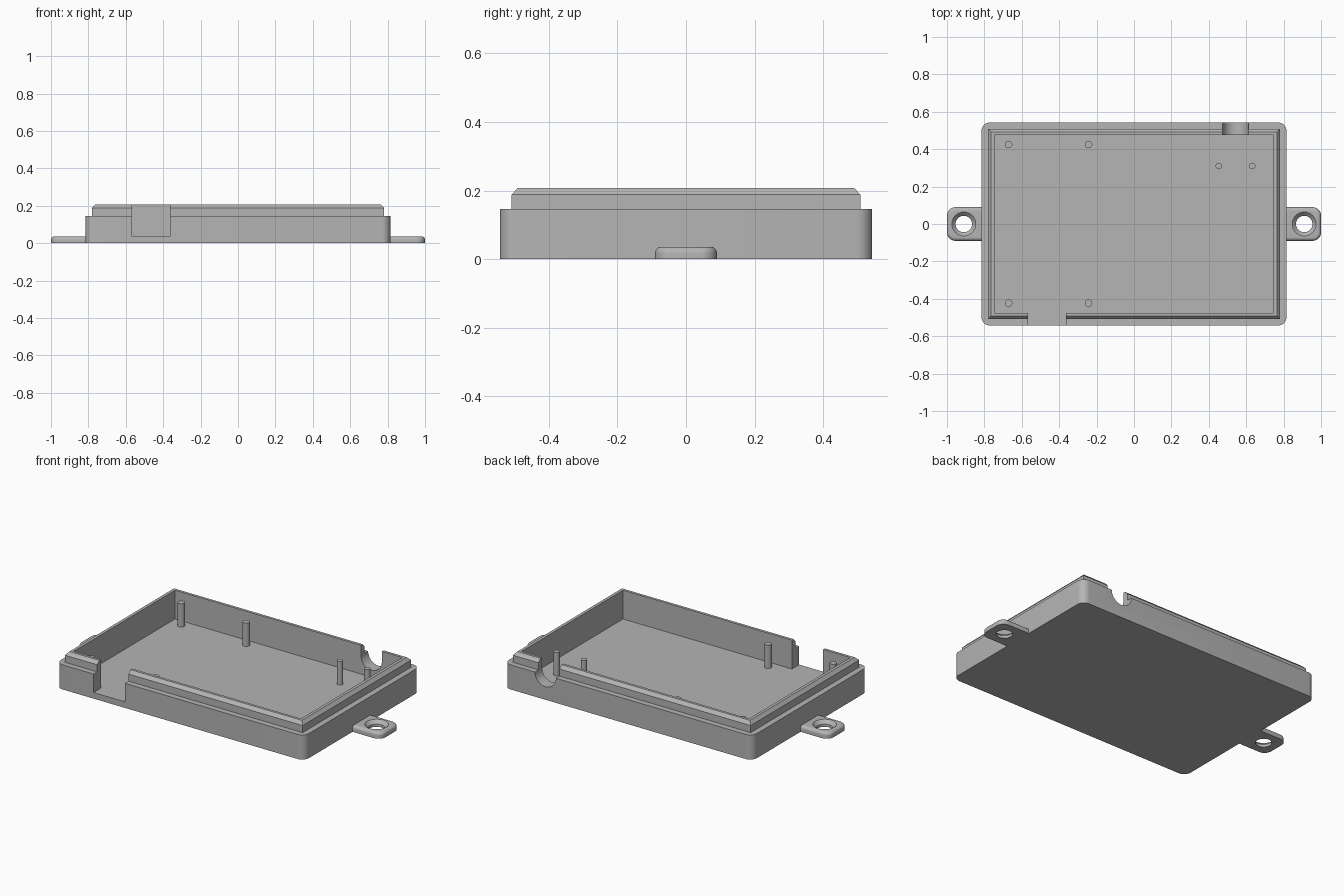
import bpy, bmesh, math

if "Cube" in bpy.data.objects:
    bpy.data.objects.remove(bpy.data.objects["Cube"])

grey = bpy.data.materials.new("plain grey")
grey.diffuse_color = (0.46, 0.46, 0.46, 1)
grey.use_nodes = True
grey.node_tree.nodes["Principled BSDF"].inputs["Base Color"].default_value = grey.diffuse_color


def loft(name, rings):
    """Skin a stack of equal-length rings and cap both ends."""
    bm = bmesh.new()
    loops = [[bm.verts.new(p) for p in ring] for ring in rings]
    n = len(loops[0])
    for a, b in zip(loops, loops[1:]):
        for i in range(n):
            j = (i + 1) % n
            bm.faces.new((a[i], a[j], b[j], b[i]))
    bm.faces.new(loops[0][::-1])
    bm.faces.new(loops[-1])
    bmesh.ops.recalc_face_normals(bm, faces=bm.faces[:])
    mesh = bpy.data.meshes.new(name)
    bm.to_mesh(mesh)
    bm.free()
    mesh.materials.append(grey)
    ob = bpy.data.objects.new(name, mesh)
    bpy.context.collection.objects.link(ob)
    return ob


def rect(hx, hy, z):
    return [(-hx, -hy, z), (hx, -hy, z), (hx, hy, z), (-hx, hy, z)]


def arc(cx, cy, r, a0, a1, z, steps=8):
    return [(cx + r * math.cos(math.radians(a0 + (a1 - a0) * i / steps)),
             cy + r * math.sin(math.radians(a0 + (a1 - a0) * i / steps)), z)
            for i in range(steps + 1)]


def rounded(hx, hy, r, z):
    x, y = hx - r, hy - r
    return (arc(x, y, r, 0, 90, z) + arc(-x, y, r, 90, 180, z)
            + arc(-x, -y, r, 180, 270, z) + arc(x, -y, r, 270, 360, z))


def circle(cx, cy, r, z, n=32):
    return arc(cx, cy, r, 0, 360, z, n)[:-1]


def boolean(target, tool, op):
    """Apply a boolean and drop the tool."""
    tool.hide_render = True
    m = target.modifiers.new(op, 'BOOLEAN')
    m.object, m.operation, m.solver = tool, op, 'EXACT'
    bpy.context.view_layer.objects.active = target
    bpy.ops.object.modifier_apply(modifier=m.name)
    bpy.data.objects.remove(tool)


def smooth(ob, angle=30):
    bpy.ops.object.select_all(action='DESELECT')
    ob.select_set(True)
    bpy.context.view_layer.objects.active = ob
    bpy.ops.object.shade_smooth_by_angle(angle=math.radians(angle))


FLOOR, LEDGE, TOP = 0.036, 0.146, 0.207

# tray: rounded block with a chamfered lip, hollowed out
tray = loft("tray", [rounded(0.815, 0.543, 0.045, z) for z in (0, LEDGE)])
lip = loft("lip", [rect(0.781, 0.509, 0.09), rect(0.781, 0.509, 0.188),
                   rect(0.764, 0.491, TOP)])
boolean(tray, lip, 'UNION')
boolean(tray, loft("cavity", [rect(0.746, 0.475, FLOOR), rect(0.746, 0.475, 0.4)]),
        'DIFFERENCE')

# square opening through the front wall
x0, x1 = -0.568, -0.363
boolean(tray, loft("front_opening", [
    [(x0, -0.7, z), (x1, -0.7, z), (x1, -0.4, z), (x0, -0.4, z)]
    for z in (FLOOR, 0.4)]), 'DIFFERENCE')

# round-bottomed cable opening through the back wall
u = [(x, z) for x, z, _ in arc(0.543, LEDGE, 0.069, 180, 360, 0, 20)]
u += [(0.612, 0.4), (0.474, 0.4)]
boolean(tray, loft("cable_opening", [[(x, y, z) for x, z in u] for y in (0.4, 0.7)]),
        'DIFFERENCE')
smooth(tray)

# locating pins
pins = [(x, y, 0.02) for x in (-0.67, -0.243) for y in (-0.423, 0.425)]
pins += [(0.453, 0.31, 0.017), (0.632, 0.31, 0.017)]
for x, y, r in pins:
    smooth(loft("pin", [circle(x, y, r, z, 24) for z in (FLOOR - 0.006, 0.175)]))

# screw tabs with filleted top edge and countersunk hole
for s in (-1, 1):
    def outline(inset, z):
        r, h = 0.045 - inset, 0.09 - inset
        pts = [(0.79, -h, z)] + arc(0.955, -h + r, r, -90, 0, z)
        pts += arc(0.955, h - r, r, 0, 90, z) + [(0.79, h, z)]
        return [(s * x, y, z) for x, y, z in pts]
    f = 0.018
    rings = [outline(0, 0)]
    for i in range(7):
        a = math.radians(15 * i)
        rings.append(outline(f * (1 - math.cos(a)), FLOOR - f + f * math.sin(a)))
    tab = loft("screw_tab", rings)
    hole = loft("screw_hole", [circle(s * 0.91, 0, r, z) for r, z in
                               ((0.044, -0.05), (0.044, 0.016), (0.064, FLOOR), (0.064, 0.1))])
    boolean(tab, hole, 'DIFFERENCE')
    smooth(tab)
